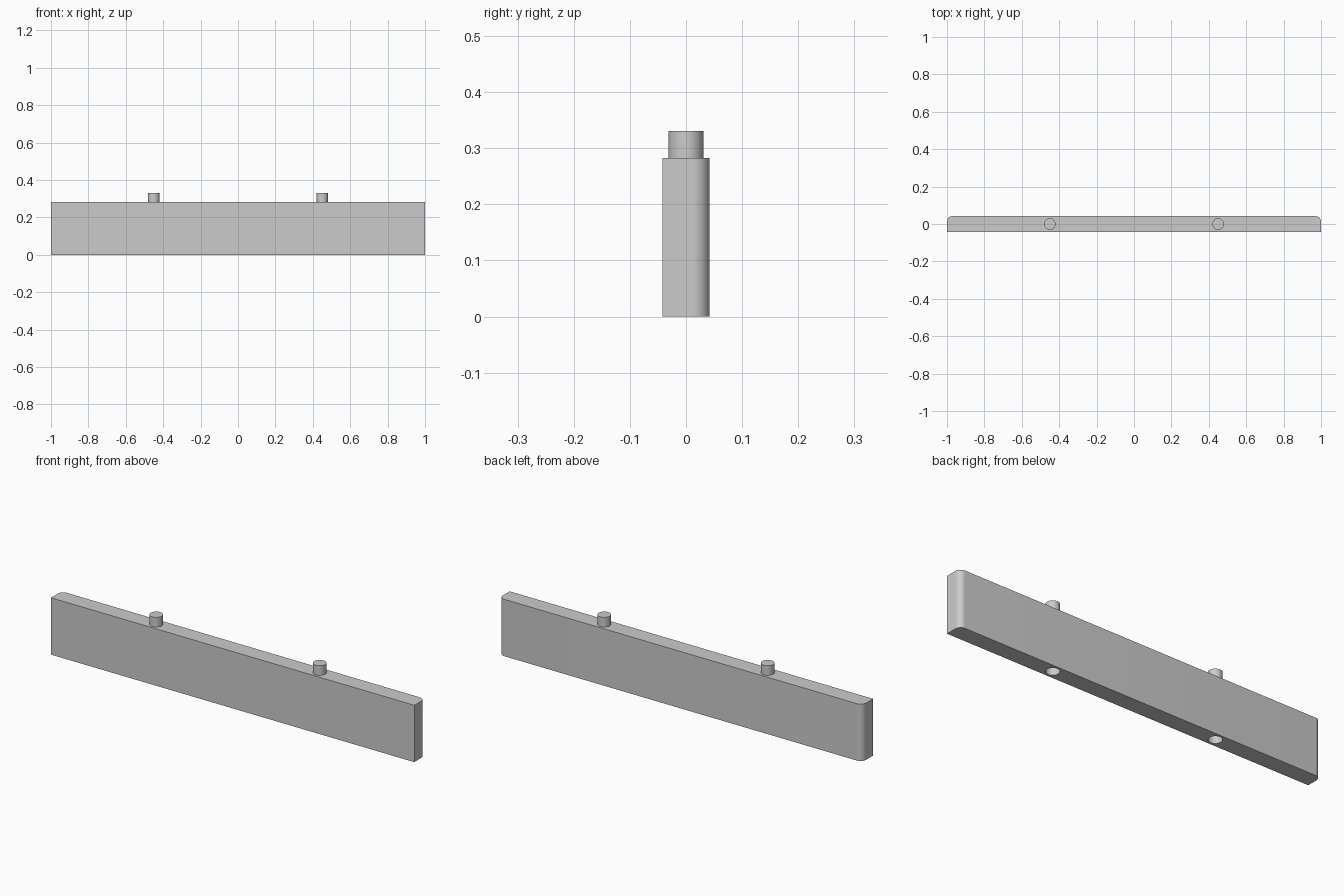
import bpy
import bmesh

cube = bpy.data.objects.get("Cube")
if cube:
    bpy.data.objects.remove(cube, do_unlink=True)

LENGTH, DEPTH, HEIGHT = 2.0, 0.084, 0.283
CORNER = 0.03
PEG_X, PEG_RADIUS, PEG_HEIGHT = 0.45, 0.031, 0.048
SOCKET_DEPTH = 0.06

grey = bpy.data.materials.new("light grey")
grey.use_nodes = True
colour = (0.6, 0.6, 0.6, 1)
grey.diffuse_color = colour
grey.node_tree.nodes["Principled BSDF"].inputs["Base Color"].default_value = colour


def select(obj):
    bpy.ops.object.select_all(action='DESELECT')
    obj.select_set(True)
    bpy.context.view_layer.objects.active = obj


def cylinder(name, x, bottom, top):
    bpy.ops.mesh.primitive_cylinder_add(
        vertices=48, radius=PEG_RADIUS, depth=top - bottom,
        location=(x, 0, (bottom + top) / 2))
    obj = bpy.context.object
    obj.name = name
    obj.data.materials.append(grey)
    return obj


def smooth(obj):
    select(obj)
    bpy.ops.object.shade_smooth_by_angle(angle=0.6)


# Board with its two rear upright edges rounded
bpy.ops.mesh.primitive_cube_add(size=1, location=(0, 0, HEIGHT / 2))
board = bpy.context.object
board.name = "board"
board.data.materials.append(grey)
board.scale = (LENGTH, DEPTH, HEIGHT)
bpy.ops.object.transform_apply(location=True, rotation=False, scale=True)
bm = bmesh.new()
bm.from_mesh(board.data)
rear_edges = [e for e in bm.edges
              if all(v.co.y > 0 for v in e.verts)
              and abs(e.verts[0].co.x - e.verts[1].co.x) < CORNER]
bmesh.ops.bevel(bm, geom=rear_edges, offset=CORNER, segments=12,
                profile=0.5, affect='EDGES')
bm.to_mesh(board.data)
bm.free()

for side, x in (("right", -PEG_X), ("left", PEG_X)):
    # Blind socket in the underside
    cutter = cylinder(side + "_socket_cutter", x, -SOCKET_DEPTH, SOCKET_DEPTH)
    cutter.hide_render = True
    cut = board.modifiers.new("socket", 'BOOLEAN')
    cut.operation = 'DIFFERENCE'
    cut.solver = 'EXACT'
    cut.object = cutter
    select(board)
    bpy.ops.object.modifier_apply(modifier=cut.name)
    bpy.data.objects.remove(cutter, do_unlink=True)

    # Locating peg on the top edge
    smooth(cylinder(side + "_peg", x, HEIGHT, HEIGHT + PEG_HEIGHT))

smooth(board)
